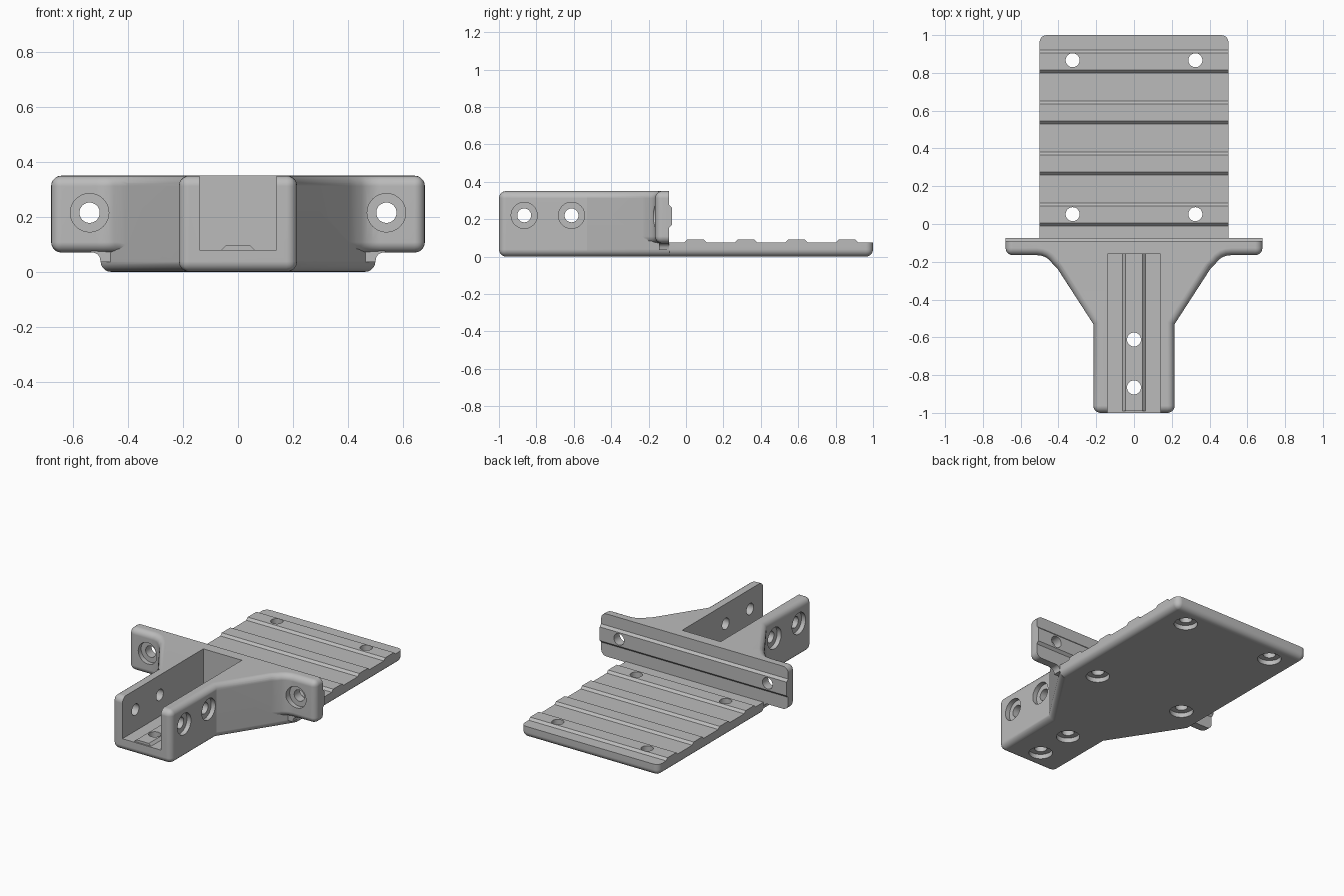
import bpy, bmesh, math
from mathutils import Vector, Matrix

if "Cube" in bpy.data.objects:
    bpy.data.objects.remove(bpy.data.objects["Cube"])

BACK, TOP, FLOOR = -0.09, 0.35, 0.075
R = 0.038

grey = bpy.data.materials.new("plain_grey")
grey.use_nodes = True
grey.diffuse_color = (0.5, 0.5, 0.5, 1)
grey.node_tree.nodes["Principled BSDF"].inputs["Base Color"].default_value = (0.5, 0.5, 0.5, 1)


def to_object(name, bm):
    bmesh.ops.recalc_face_normals(bm, faces=bm.faces[:])
    mesh = bpy.data.meshes.new(name)
    bm.to_mesh(mesh)
    bm.free()
    mesh.materials.append(grey)
    ob = bpy.data.objects.new(name, mesh)
    bpy.context.scene.collection.objects.link(ob)
    return ob


def prism(name, outline, a, b, axis="Z", round_rule=None):
    """Extrude an outline from a to b; round the convex edges the rule accepts."""
    place = {"Z": lambda u, v, w: (u, v, w),
             "X": lambda u, v, w: (w, u, v),
             "Y": lambda u, v, w: (u, w, v)}[axis]
    bm = bmesh.new()
    low = [bm.verts.new(place(u, v, a)) for u, v in outline]
    high = [bm.verts.new(place(u, v, b)) for u, v in outline]
    bm.faces.new(low)
    bm.faces.new(high)
    n = len(outline)
    for i in range(n):
        j = (i + 1) % n
        bm.faces.new((low[i], low[j], high[j], high[i]))
    bmesh.ops.recalc_face_normals(bm, faces=bm.faces[:])
    if round_rule:
        edges = [e for e in bm.edges
                 if e.calc_face_angle_signed() > 0.5
                 and round_rule(e.verts[0].co, e.verts[1].co)]
        bmesh.ops.bevel(bm, geom=edges, offset=R, segments=5, profile=0.5,
                        affect="EDGES", clamp_overlap=False)
    return to_object(name, bm)


def mirrored(half):
    return half + [(-x, y) for x, y in reversed(half)]


def curve(p, c, q, steps=4):
    """Points of a soft corner from p to q around c."""
    p, c, q = Vector(p), Vector(c), Vector(q)
    return [tuple(p.lerp(c, i / steps).lerp(c.lerp(q, i / steps), i / steps))
            for i in range(steps + 1)]


def rail(centre, base):
    """Low trapezoid section standing on a surface."""
    half = [(0.06, base - 0.02), (0.06, base), (0.045, base + 0.015)]
    return [(centre + u, h) for u, h in mirrored(half)]


def combine(target, other, operation):
    mod = target.modifiers.new("combine", "BOOLEAN")
    mod.operation, mod.solver, mod.object = operation, "EXACT", other
    bpy.context.view_layer.objects.active = target
    bpy.ops.object.modifier_apply(modifier=mod.name)
    bpy.data.objects.remove(other)


def off_back(a, b):
    return max(abs(a.y - BACK), abs(b.y - BACK)) > 0.001


def plate_edges(a, b):
    bottom = max(a.z, b.z) < 0.001
    corner = min(a.y, b.y) > 0.9 and abs(a.z - b.z) > 0.01
    return (bottom or corner)


# Flared socket body
bracket = prism("mounting_bracket",
                mirrored([(0.215, -1), (0.215, -0.53), (0.5, BACK)]),
                0, TOP, round_rule=off_back)

# Cross flange with soft inner corners
flange = prism("cross_flange", mirrored(
    [(0.68, BACK), (0.68, -0.165)]
    + curve((0.515, -0.165), (0.462, -0.165), (0.433, -0.208))
    + [(0.34, -0.30)]), 0.07, TOP, round_rule=off_back)

# Base plate
plate = prism("base_plate", mirrored([(0.4, -0.2), (0.5, BACK), (0.5, 1)]),
              0, FLOOR, round_rule=plate_edges)

parts = [flange, plate]

# Soft corners below the flange
for s in (-1, 1):
    section = curve((0.5, 0.035), (0.5, 0.071), (0.535, 0.071)) + [
        (0.535, 0.09), (0.46, 0.09), (0.46, 0.035)]
    parts.append(prism("flange_fillet", [(s * x, z) for x, z in section],
                       -0.145, BACK, "Y"))

# Ribs across the plate and along the rear of the flange
for i in range(4):
    parts.append(prism("plate_rib", rail(0.05 + 0.27 * i, FLOOR), -0.5, 0.5, "X"))
parts.append(prism("flange_rib", [(h, z) for z, h in rail(0.215, BACK)],
                   -0.68, 0.68, "X"))
for part in parts:
    combine(bracket, part, "UNION")

# Open channel with a rail on its floor
combine(bracket, prism("channel_cutter",
                       mirrored([(0.14, -1.1), (0.14, -0.16)]), 0.08, 0.5), "DIFFERENCE")
combine(bracket, prism("channel_rail", rail(0, 0.08), -0.99, -0.15, "Y"), "UNION")

# Counterbored holes: (position on outer face, inward direction)
holes = []
for y in (-0.865, -0.612):
    holes.append(((0, y, 0), (0, 0, 1)))
    holes += [((s * 0.215, y, 0.22), (-s, 0, 0)) for s in (-1, 1)]
for s in (-1, 1):
    holes.append(((s * 0.54, -0.165, 0.215), (0, 1, 0)))
    holes += [((s * 0.325, y, 0), (0, 0, 1)) for y in (0.052, 0.867)]

bm = bmesh.new()
for place, direction in holes:
    section = [(0, -0.06), (0.07, -0.06), (0.07, 0.03), (0.037, 0.03),
               (0.037, 0.13), (0, 0.13)]
    verts = [bm.verts.new((r, 0, h)) for r, h in section]
    edges = [bm.edges.new(pair) for pair in zip(verts, verts[1:])]
    made = bmesh.ops.spin(bm, geom=verts + edges, cent=(0, 0, 0), axis=(0, 0, 1),
                          angle=math.tau, steps=32)
    fresh = [v for v in bm.verts if not v.tag]
    bmesh.ops.remove_doubles(bm, verts=fresh, dist=0.0001)
    fresh = [v for v in bm.verts if not v.tag]
    turn = Vector(direction).to_track_quat("Z", "Y").to_matrix().to_4x4()
    bmesh.ops.transform(bm, matrix=Matrix.Translation(place) @ turn, verts=fresh)
    for v in fresh:
        v.tag = True
combine(bracket, to_object("hole_cutter", bm), "DIFFERENCE")

# Smooth the rounded edges, keep the rest crisp
bpy.ops.object.select_all(action="DESELECT")
bracket.select_set(True)
bpy.context.view_layer.objects.active = bracket
bpy.ops.object.shade_smooth_by_angle(angle=math.radians(30))
weighted = bracket.modifiers.new("even_normals", "WEIGHTED_NORMAL")
weighted.keep_sharp = True
